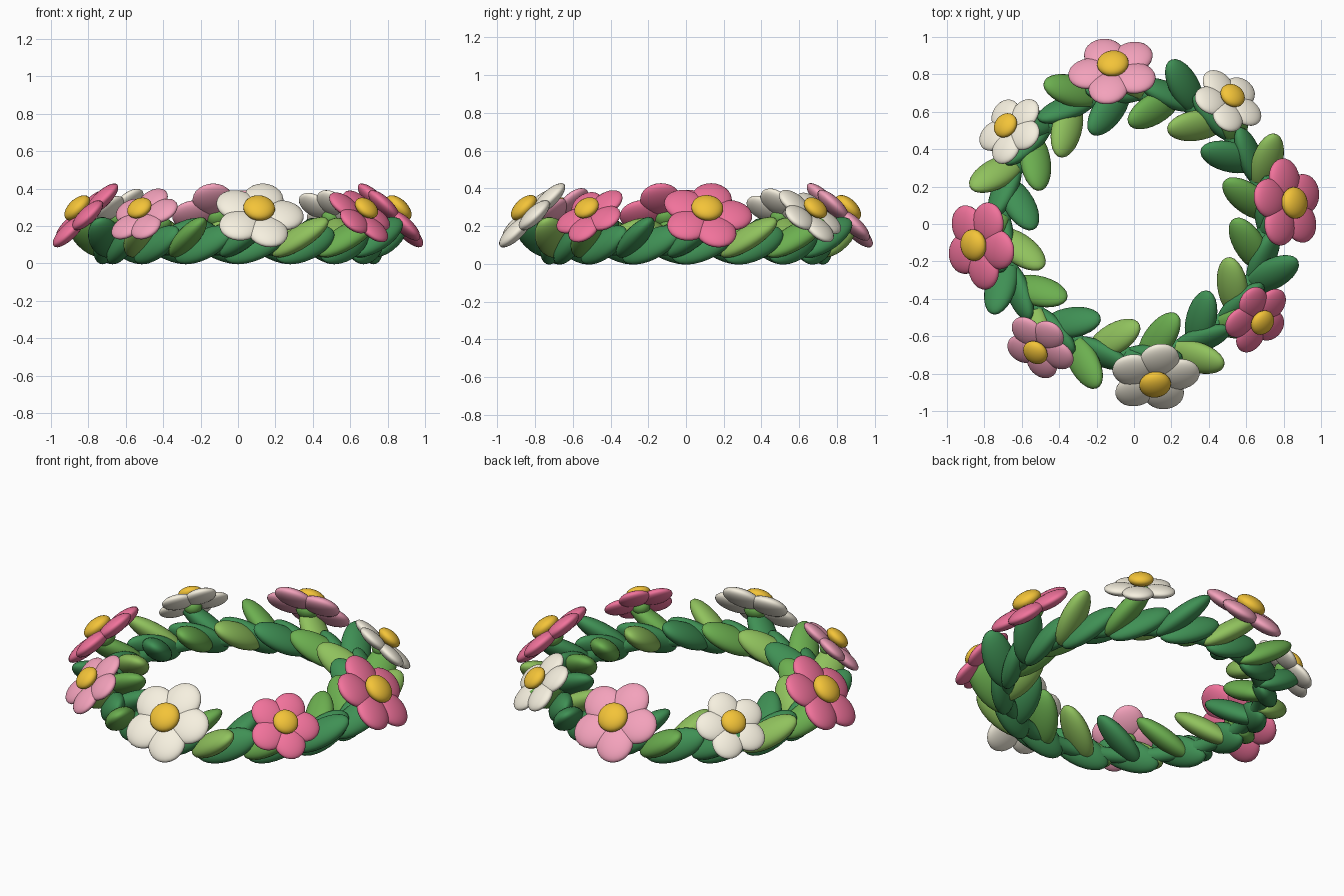
import bpy
from math import radians, sin, cos
from mathutils import Vector, Matrix

if "Cube" in bpy.data.objects:
    bpy.data.objects.remove(bpy.data.objects["Cube"])


def material(name, rgb):
    m = bpy.data.materials.new(name)
    m.diffuse_color = (*rgb, 1)
    m.use_nodes = True
    m.node_tree.nodes["Principled BSDF"].inputs["Base Color"].default_value = m.diffuse_color
    return m


DARK = material("dark_green", (0.05, 0.28, 0.09))
MID = material("mid_green", (0.15, 0.43, 0.08))
LIGHT = material("light_green", (0.28, 0.54, 0.11))
HOT = material("hot_pink", (0.88, 0.17, 0.33))
PALE = material("pale_pink", (0.90, 0.36, 0.50))
WHITE = material("cream_white", (0.92, 0.87, 0.74))
GOLD = material("gold", (0.90, 0.55, 0.04))
Z = Vector((0, 0, 1))


def ellipsoid(name, centre, axis, normal, size, mat):
    """Smooth ellipsoid: long side on axis, thin side on normal."""
    bpy.ops.mesh.primitive_uv_sphere_add(segments=24, ring_count=14)
    ob = bpy.context.object
    ob.name = name
    x = axis.normalized()
    y = normal.cross(x).normalized()
    z = x.cross(y)
    rot = Matrix((x, y, z)).transposed().to_4x4()
    ob.matrix_world = Matrix.Translation(centre) @ rot @ Matrix.Diagonal((*size, 1))
    bpy.ops.object.shade_smooth()
    ob.data.materials.append(mat)


def frame(deg):
    a = radians(deg)
    return Vector((cos(a), sin(a), 0)), Vector((-sin(a), cos(a), 0))


# core hoop
bpy.ops.mesh.primitive_torus_add(major_radius=0.70, minor_radius=0.042,
                                 major_segments=64, minor_segments=16,
                                 location=(0, 0, 0.085))
hoop = bpy.context.object
hoop.name = "core_hoop"
bpy.ops.object.shade_smooth()
hoop.data.materials.append(DARK)

# three rows of leaves: leaning outward, leaning inward, and low along the hoop
for row, start, radius, height, lean, rise, roll, colours in (
        ("outer_leaf", 2.5, 0.785, 0.14, 39, 31, 0.5, (DARK, LIGHT, MID)),
        ("inner_leaf", 12.5, 0.625, 0.14, -39, 29, -0.5, (MID, DARK, LIGHT)),
        ("low_leaf", 7.5, 0.715, 0.10, 8, 24, 1.5, (DARK, DARK, DARK))):
    lean, rise = radians(lean), radians(rise)
    for i in range(16):
        r, t = frame(start + 22.5 * i)
        d = (t * cos(lean) + r * sin(lean)) * cos(rise) + Z * sin(rise)
        ellipsoid(row, r * radius + Z * height, d, Z + r * roll,
                  (0.18, 0.088, 0.056), colours[i % 3])

# flowers: (petal colour, scale, petal turn)
flowers = ((HOT, 1, 0), (WHITE, 0.82, 45), (PALE, 1, 0), (WHITE, 0.82, 30),
           (HOT, 1, 0), (PALE, 0.82, 18), (WHITE, 1, 0), (HOT, 0.82, 60))
tilt = radians(44)
for k, (colour, s, turn) in enumerate(flowers):
    r, t = frame(7.5 + 45 * k)
    n = r * sin(tilt) + Z * cos(tilt)
    up = Z * sin(tilt) - r * cos(tilt)
    c = r * 0.828 + Z * 0.257
    for p in range(5):
        a = radians(turn + 72 * p)
        d = t * cos(a) + up * sin(a)
        ellipsoid("petal", c + d * 0.130 * s, d, n,
                  (0.115 * s, 0.107 * s, 0.042 * s), colour)
    e = c + n * 0.055
    ellipsoid("flower_centre", e, t, n,
              (0.085 * s, 0.085 * s, 0.047 * s), GOLD)
    ellipsoid("flower_base", c - n * 0.02, t, n,
              (0.06 * s, 0.06 * s, 0.045), MID)
